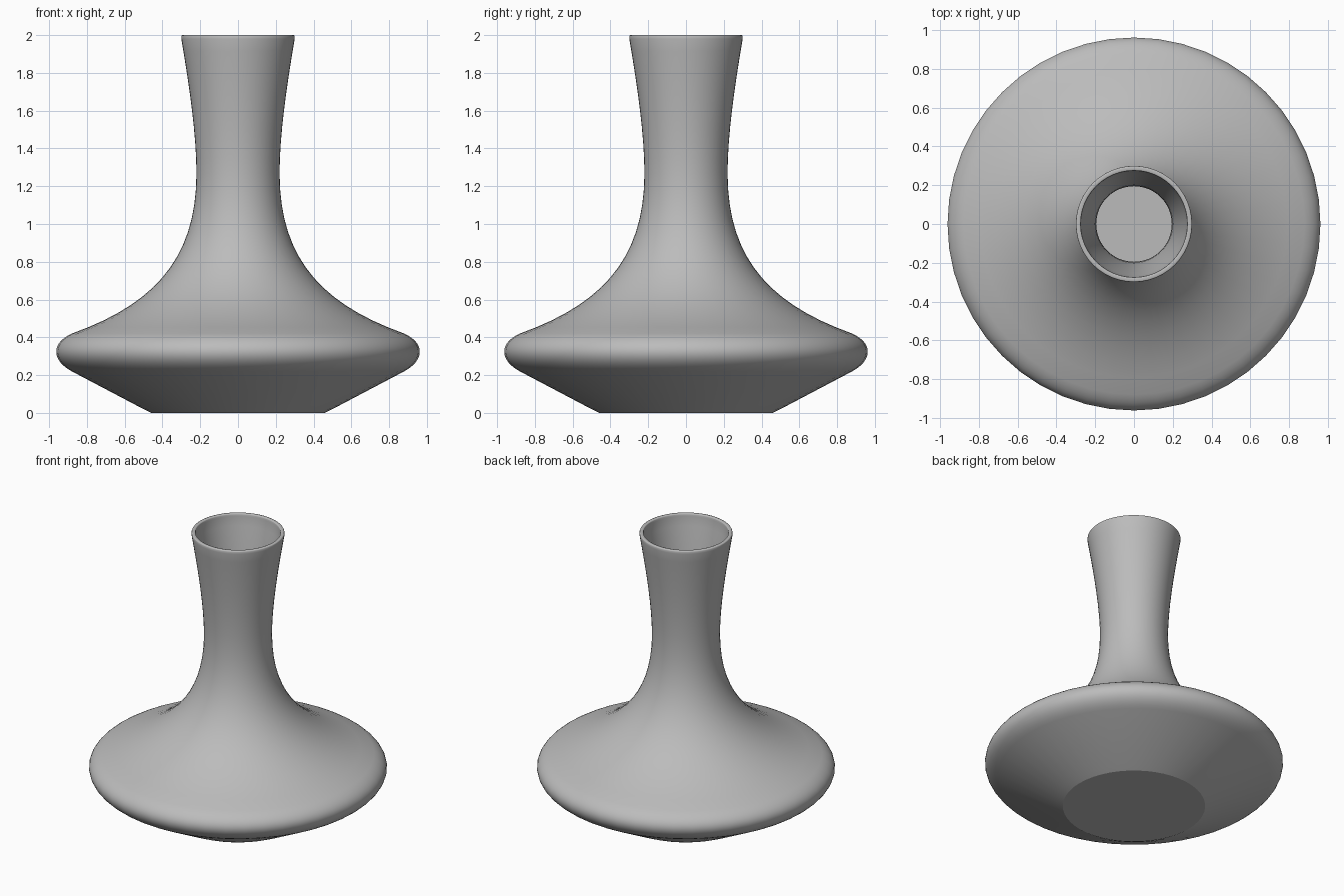
import bpy, bmesh, math
from mathutils import Vector
from mathutils.geometry import interpolate_bezier

cube = bpy.data.objects.get("Cube")
if cube:
    bpy.data.objects.remove(cube, do_unlink=True)


def point(radius, height):
    return Vector((radius, 0, height))


def curve(start, start_handle, end_handle, end, steps):
    return interpolate_bezier(start, start_handle, end_handle, end, steps)


# Glaze colour
glaze = bpy.data.materials.new("grey_glaze")
glaze.use_nodes = True
grey = (0.5, 0.5, 0.5, 1)
glaze.diffuse_color = grey
glaze.node_tree.nodes["Principled BSDF"].inputs["Base Color"].default_value = grey

# Joints between the parts of the outer profile
belly_bottom = point(0.88, 0.22)
belly_top = point(0.88, 0.42)
waist = point(0.22, 1.27)
lip = point(0.3, 1.98)

# Outer profile: foot, rounded belly, shoulder, flared neck and rim
foot = [point(0, 0), point(0.46, 0), point(0.5, 0.02)]
belly = curve(belly_bottom, point(0.99, 0.28), point(0.99, 0.37), belly_top, 14)
shoulder = curve(belly_top, point(0.43, 0.58), point(0.22, 0.83), waist, 16)
neck = curve(waist, point(0.22, 1.5), point(0.27, 1.8), lip, 10)
rim = [point(lip.x, 2)]
profile = foot + belly + shoulder + neck + rim

# Turn the profile around the vertical axis
bm = bmesh.new()
verts = [bm.verts.new(place) for place in profile]
edges = [bm.edges.new(pair) for pair in zip(verts, verts[1:]) if
         (pair[0].co - pair[1].co).length > 0]
bmesh.ops.spin(bm, geom=verts + edges, cent=(0, 0, 0), axis=(0, 0, 1),
               angle=math.tau, steps=48, use_merge=True)
bmesh.ops.remove_doubles(bm, verts=bm.verts, dist=0.001)
bmesh.ops.recalc_face_normals(bm, faces=bm.faces)
mesh = bpy.data.meshes.new("vase")
bm.to_mesh(mesh)
bm.free()
mesh.materials.append(glaze)

vase = bpy.data.objects.new("vase", mesh)
bpy.context.collection.objects.link(vase)

# Smooth walls with a crisp foot
bpy.context.view_layer.objects.active = vase
vase.select_set(True)
bpy.ops.object.shade_smooth_by_angle(angle=math.radians(25))

# Hollow wall, growing inwards from the outer surface
wall = vase.modifiers.new("wall", 'SOLIDIFY')
wall.thickness = 0.025
wall.offset = -1
wall.use_even_offset = True

# Softened rim edges
soft_rim = vase.modifiers.new("soft_rim", 'BEVEL')
soft_rim.width = 0.006
soft_rim.segments = 2
soft_rim.limit_method = 'ANGLE'
soft_rim.angle_limit = math.radians(50)
